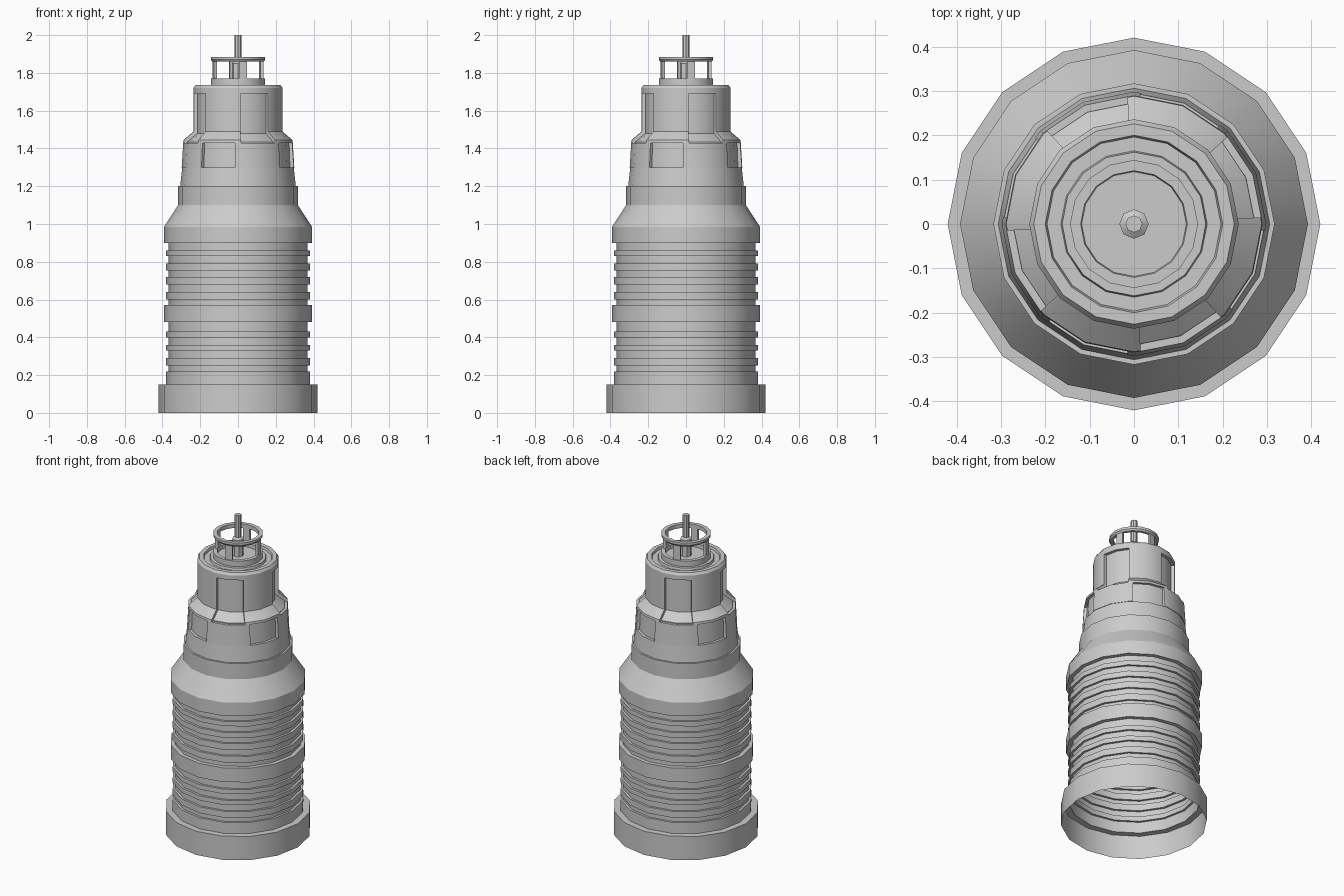
import bpy, math
from math import radians, cos, sin

if "Cube" in bpy.data.objects:
    bpy.data.objects.remove(bpy.data.objects["Cube"])

SIDES = 16
STEP = 360 / SIDES


def finish(name, verts, faces):
    mesh = bpy.data.meshes.new(name)
    mesh.from_pydata(verts, [], faces)
    mesh.update()
    ob = bpy.data.objects.new(name, mesh)
    bpy.context.collection.objects.link(ob)
    bpy.ops.object.select_all(action='DESELECT')
    ob.select_set(True)
    bpy.context.view_layer.objects.active = ob
    bpy.ops.object.shade_smooth_by_angle(angle=radians(28))
    return ob


def lathe(name, profile, sides=SIDES, closed=False):
    """Revolve an (r, z) profile; a final r of 0 closes with a fan."""
    prof = list(profile)
    tip = prof[-1][0] == 0
    if tip:
        tip_z = prof.pop()[1]
    verts = [(r * cos(2 * math.pi * i / sides), r * sin(2 * math.pi * i / sides), z)
             for r, z in prof for i in range(sides)]
    n = len(prof)
    faces = []
    for k in range(n if closed else n - 1):
        a, b = k * sides, (k + 1) % n * sides
        for i in range(sides):
            j = (i + 1) % sides
            faces.append((a + i, a + j, b + j, b + i))
    if tip:
        verts.append((0, 0, tip_z))
        a = (n - 1) * sides
        faces += [(a + i, a + (i + 1) % sides, n * sides) for i in range(sides)]
    return finish(name, verts, faces)


def sector(name, profile, a0, a1):
    """Sweep a closed, counter-clockwise (r, z) section between two angles,
    following the flat sides of the tower."""
    first = math.floor(a0 / STEP) + 1
    last = math.ceil(a1 / STEP) - 1
    angles = [a0] + [k * STEP for k in range(first, last + 1)] + [a1]
    half = radians(STEP / 2)
    n = len(profile)
    verts, faces = [], []
    for a in angles:
        f = cos(half) / cos(radians(a % STEP) - half)
        for r, z in profile:
            verts.append((r * f * cos(radians(a)), r * f * sin(radians(a)), z))
    for k in range(len(angles) - 1):
        p, q = k * n, (k + 1) * n
        for i in range(n):
            j = (i + 1) % n
            faces.append((p + i, q + i, q + j, p + j))
    faces.append(tuple(range(n)))
    faces.append(tuple(reversed(range(len(verts) - n, len(verts)))))
    return finish(name, verts, faces)


# Ribbed lower body: open underneath, one shell
OUT, INN = 0.381, 0.367
profile = [(0.42, 0), (0.42, 0.15)]
bands = [(OUT, 0.15), (INN, 0.22), (OUT, 0.25), (INN, 0.29), (OUT, 0.33),
         (INN, 0.36), (OUT, 0.40), (INN, 0.43), (0.392, 0.48), (INN, 0.57),
         (OUT, 0.60), (INN, 0.64), (OUT, 0.68), (INN, 0.72), (OUT, 0.755),
         (INN, 0.79), (OUT, 0.83), (INN, 0.86)]
tops = [z for r, z in bands[1:]] + [0.90]
for (r, z), top in zip(bands, tops):
    profile += [(r, z), (r, top)]
profile += [(0.392, 0.90), (0.392, 0.985), (0.317, 1.10), (0.317, 1.20), (0.306, 1.20)]
lathe("lower_body", profile)

# Upper body with stepped roof and lantern base
lathe("upper_body", [
    (0.306, 1.20), (0.295, 1.30), (0.278, 1.30), (0.273, 1.435), (0.217, 1.48),
    (0.217, 1.69), (0.236, 1.69), (0.236, 1.72), (0.226, 1.735), (0.200, 1.735),
    (0.196, 1.72), (0.165, 1.72), (0.162, 1.735), (0.144, 1.735), (0.144, 1.77),
    (0.120, 1.77), (0.118, 1.745), (0, 1.745)])

# Alternating raised panels, four of each around the tower
for k in range(4):
    a = 90 * k
    sector(f"lower_panel_{k}", [(0.268, 1.30), (0.298, 1.30), (0.290, 1.43),
                                (0.268, 1.43)], a - 93, a - 41)
    sector(f"upper_panel_{k}", [(0.265, 1.43), (0.290, 1.43), (0.288, 1.445),
                                (0.236, 1.49), (0.236, 1.69), (0.212, 1.69),
                                (0.212, 1.475)], a - 137, a - 87)
    sector(f"lantern_post_{k}", [(0.120, 1.765), (0.137, 1.765), (0.137, 1.865),
                                 (0.120, 1.865)], a - 88, a - 69)

# Lantern ring
lathe("lantern_ring", [(0.120, 1.86), (0.137, 1.86), (0.144, 1.87), (0.144, 1.885),
                       (0.120, 1.885)], closed=True)

# Antenna with thicker foot
lathe("antenna", [(0.033, 1.745), (0.033, 1.85), (0.019, 1.86), (0.019, 2.0),
                  (0, 2.0)], sides=8)
